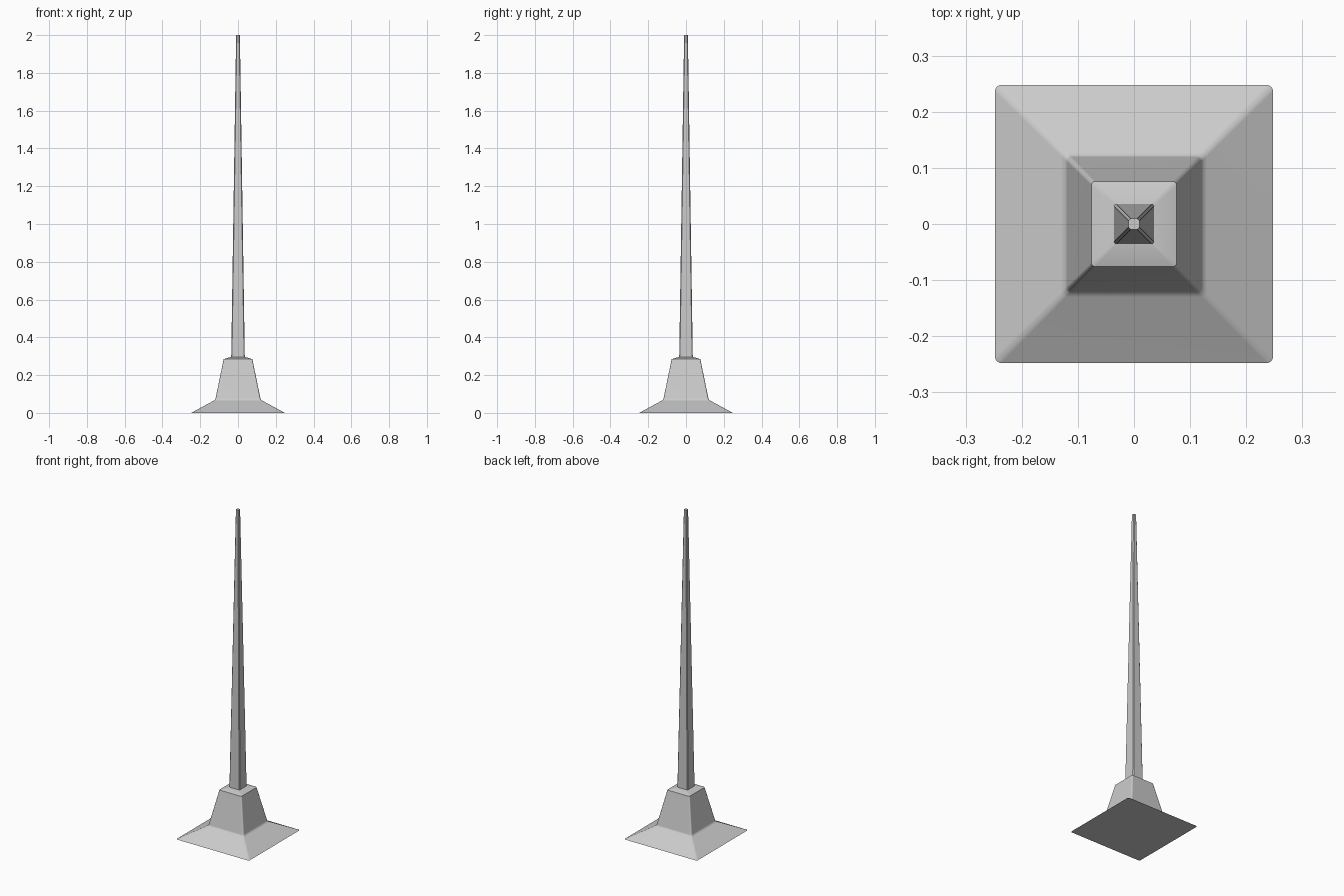
import bpy, bmesh, math

if "Cube" in bpy.data.objects:
    bpy.data.objects.remove(bpy.data.objects["Cube"])


def ring(bm, half, radius, z, seg):
    """Square loop of vertices with rounded corners."""
    verts = []
    for q in range(4):
        mid = math.pi / 4 + q * math.pi / 2
        sx = 1 if math.cos(mid) > 0 else -1
        sy = 1 if math.sin(mid) > 0 else -1
        for i in range(seg + 1):
            a = q * math.pi / 2 + i / seg * math.pi / 2
            verts.append(bm.verts.new((sx * (half - radius) + radius * math.cos(a),
                                       sy * (half - radius) + radius * math.sin(a), z)))
    return verts


def loft(name, profile, seg, angle):
    """Skin a stack of (half width, corner radius, height) sections."""
    bm = bmesh.new()
    rings = [ring(bm, h, r, z, seg) for h, r, z in profile]
    n = len(rings[0])
    for a, b in zip(rings, rings[1:]):
        for i in range(n):
            j = (i + 1) % n
            bm.faces.new((a[i], a[j], b[j], b[i]))
    bm.faces.new(rings[0][::-1])
    bm.faces.new(rings[-1])
    me = bpy.data.meshes.new(name)
    bm.to_mesh(me)
    bm.free()
    ob = bpy.data.objects.new(name, me)
    bpy.context.collection.objects.link(ob)
    bpy.ops.object.select_all(action='DESELECT')
    ob.select_set(True)
    bpy.context.view_layer.objects.active = ob
    bpy.ops.object.shade_smooth_by_angle(angle=math.radians(angle))
    wn = ob.modifiers.new("weighted_normals", 'WEIGHTED_NORMAL')
    wn.keep_sharp = True
    return ob


# Flared foot with a softened crease, tapered socket and shallow sloped cap
loft("base", [(0.248, 0.012, 0.0), (0.130, 0.009, 0.064), (0.123, 0.009, 0.068),
              (0.119, 0.009, 0.076), (0.076, 0.007, 0.284), (0.036, 0.003, 0.297)],
     seg=4, angle=50)

# Tall tapered pole with chamfered corners
loft("pole", [(0.036, 0.004, 0.29), (0.010, 0.004, 2.0)], seg=1, angle=30)
